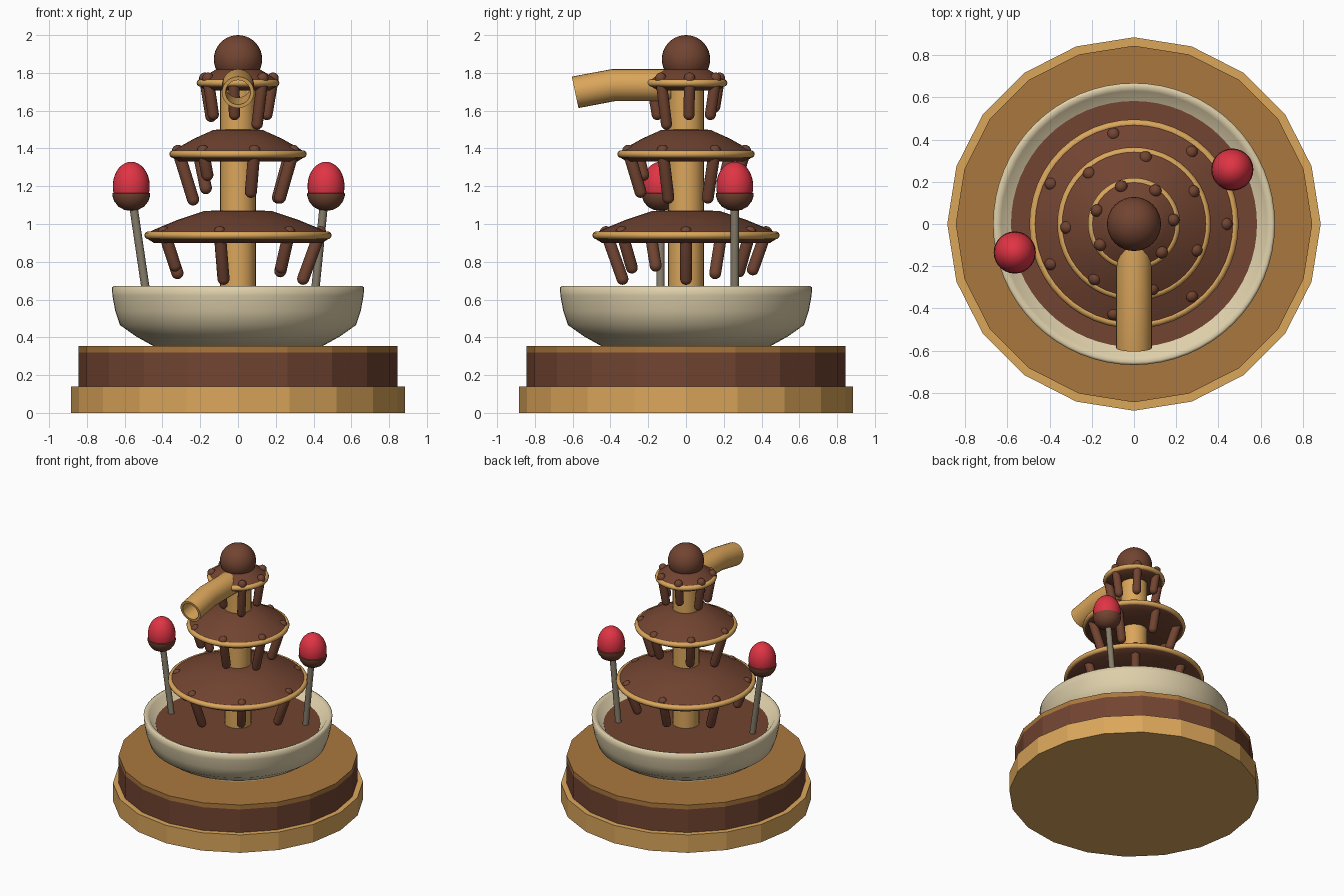
import bpy, bmesh, math
from mathutils import Matrix, Vector

if "Cube" in bpy.data.objects:
    bpy.data.objects.remove(bpy.data.objects["Cube"])


def material(name, r, g, b):
    lin = [((c / 255 + 0.055) / 1.055) ** 2.4 for c in (r, g, b)]
    m = bpy.data.materials.new(name)
    m.diffuse_color = (*lin, 1)
    m.use_nodes = True
    m.node_tree.nodes["Principled BSDF"].inputs["Base Color"].default_value = m.diffuse_color
    return m


CHOC = material("chocolate", 114, 68, 49)
GOLD = material("golden_wafer", 219, 166, 91)
TAN = material("biscuit", 170, 119, 61)
CREAM = material("cream", 222, 207, 170)
RED = material("berry_red", 224, 52, 68)
STICK = material("stick_grey", 134, 125, 106)


def finish(name, bm, mat, smooth=True, angle=40):
    bmesh.ops.remove_doubles(bm, verts=bm.verts, dist=1e-5)
    bmesh.ops.recalc_face_normals(bm, faces=bm.faces)
    me = bpy.data.meshes.new(name)
    bm.to_mesh(me)
    bm.free()
    me.materials.append(mat)
    for p in me.polygons:
        p.use_smooth = smooth
    if smooth:
        me.set_sharp_from_angle(angle=math.radians(angle))
    ob = bpy.data.objects.new(name, me)
    bpy.context.collection.objects.link(ob)
    return ob


def skin(bm, rings):
    for a, b in zip(rings, rings[1:]):
        n = len(a)
        for i in range(n):
            j = (i + 1) % n
            bm.faces.new((a[i], a[j], b[j], b[i]))


def lathe(name, profile, mat, seg=48, smooth=True, matrix=Matrix(), angle=40):
    """Revolve (radius, z) points around z; points at radius 0 close the end."""
    bm = bmesh.new()
    rings = []
    for r, z in profile:
        r = max(r, 0.0)
        if r < 1e-6:
            rings.append([bm.verts.new((0, 0, z))])
        else:
            rings.append([bm.verts.new((r * math.cos(2 * math.pi * i / seg),
                                        r * math.sin(2 * math.pi * i / seg), z))
                          for i in range(seg)])
    for a, b in zip(rings, rings[1:]):
        if len(a) == len(b):
            skin(bm, [a, b])
        else:
            ring, tip = (a, b[0]) if len(b) == 1 else (b, a[0])
            for i in range(seg):
                bm.faces.new((ring[i], ring[(i + 1) % seg], tip))
    bm.transform(matrix)
    return finish(name, bm, mat, smooth, angle)


def disc(r, z0, z1):
    return [(0, z0), (r, z0), (r, z1), (0, z1)]


def arc(r, cz, a0, a1, n, cr=0.0):
    return [(cr + r * math.cos(math.radians(a0 + (a1 - a0) * i / n)),
             cz + r * math.sin(math.radians(a0 + (a1 - a0) * i / n))) for i in range(n + 1)]


def along(p, q):
    """Matrix placing local z on the line from p to q."""
    p, q = Vector(p), Vector(q)
    return Matrix.Translation(p) @ Vector((0, 0, 1)).rotation_difference(q - p).to_matrix().to_4x4()


def capsule(name, p, q, r, mat):
    length = (Vector(q) - Vector(p)).length
    lathe(name, arc(r, 0, -90, 0, 5) + arc(r, length, 0, 90, 5), mat, 14, matrix=along(p, q))


# Layered low-poly cake base
lathe("base_wafer", disc(0.885, 0, 0.14), GOLD, 20, False)
lathe("base_chocolate_band", disc(0.845, 0.14, 0.32), CHOC, 20, False)
lathe("base_biscuit_top", disc(0.845, 0.32, 0.355), TAN, 20, False)

# Bowl and chocolate pool
lathe("bowl", [(0, 0.355), (0.45, 0.355), (0.54, 0.405), (0.625, 0.465), (0.65, 0.54),
               (0.665, 0.62), (0.668, 0.665), (0.655, 0.672), (0.63, 0.662), (0.575, 0.59),
               (0, 0.57)], CREAM, 64, angle=70)
lathe("chocolate_pool", disc(0.583, 0.575, 0.603), CHOC, 64)

# Column and top knob
lathe("column", disc(0.094, 0.58, 1.8), GOLD, 32)
lathe("top_knob", arc(0.128, 1.872, -90, 90, 18), CHOC, 32)

# Tiers: rim radius, rim z, top z, flat top radius, drip radii, drip top z, drip thickness, drip bottoms
tiers = [
    (0.49, 0.94, 1.072, 0.18, 0.435, 0.345, 0.957, 0.032,
     (0.71, 0.75, 0.76, 0.74, 0.78, 0.71, 0.77)),
    (0.358, 1.37, 1.502, 0.13, 0.318, 0.238, 1.387, 0.032,
     (1.14, 1.22, 1.19, 1.13, 1.26, 1.17, 1.14)),
    (0.213, 1.747, 1.83, 0.10, 0.187, 0.145, 1.772, 0.03,
     (1.58, 1.62, 1.57, 1.58, 1.58, 1.53, 1.58)),
]
for t, (r, z, top, flat, r0, r1, dz, dr, bottoms) in enumerate(tiers):
    h, w = top - z, r - flat
    lathe(f"tier_{t + 1}", [(0, top), (flat * 0.6, top), (flat, top - 0.03 * h),
                            (flat + w * 0.45, z + h * 0.62), (flat + w * 0.8, z + h * 0.28),
                            (r, z + 0.008), (r - 0.005, z - 0.015), (r - 0.045, z - 0.04),
                            (0, z - 0.03)], CHOC, 48)
    lathe(f"tier_trim_{t + 1}", arc(0.02, z, 0, 360, 10, r - 0.014), GOLD, 48, angle=60)
    for k, zb in enumerate(bottoms):
        a = 0.5 * t + 2 * math.pi * k / 7
        c, s = math.cos(a), math.sin(a)
        f = (dz - zb) / (dz - min(bottoms))
        rb = r0 + (r1 - r0) * f
        capsule(f"drip_{t + 1}_{k + 1}", (rb * c, rb * s, zb), (r0 * c, r0 * s, dz), dr, CHOC)

# Hollow bent spout pointing to the front
bm = bmesh.new()
bend = math.radians(12)
stations = [(-0.08, 1.735, 0), (-0.385, 1.735, bend / 2), (-0.587, 1.697, bend)]
rings = []
for rad, path in ((0.085, stations), (0.066, stations[::-1])):
    for y, z, tilt in path:
        ring = []
        for i in range(28):
            a = 2 * math.pi * i / 28
            u = rad * math.sin(a)
            ring.append(bm.verts.new((rad * math.cos(a), y - u * math.sin(tilt),
                                      z + u * math.cos(tilt))))
        rings.append(ring)
skin(bm, rings)
bm.faces.new(rings[-1])
finish("spout", bm, GOLD)

# Dipped berries on leaning sticks
for side, base, tip in (("left", (-0.478, -0.135, 0.58), (-0.553, -0.135, 1.09)),
                        ("right", (0.402, 0.258, 0.58), (0.453, 0.258, 1.09))):
    length = (Vector(tip) - Vector(base)).length
    lathe(f"stick_{side}", disc(0.022, 0, length), STICK, 12, matrix=along(base, tip))
    d = (Vector(tip) - Vector(base)).normalized()
    o = Vector(tip) - d * 0.02
    # berry and cup stand upright above the stick
    m = Matrix.Translation((o.x + (-0.015 if side == "left" else 0.015), o.y, 1.07))
    lathe(f"berry_{side}", [(r, 0.13 + z * 1.32) for r, z in arc(0.098, 0, -60, 90, 14)],
          RED, 28, matrix=m)
    lathe(f"dip_{side}", [(0, 0), (0.035, 0.004), (0.068, 0.022), (0.09, 0.05), (0.1, 0.08),
                          (0.1, 0.092), (0.088, 0.098), (0, 0.098)], CHOC, 28, matrix=m)
